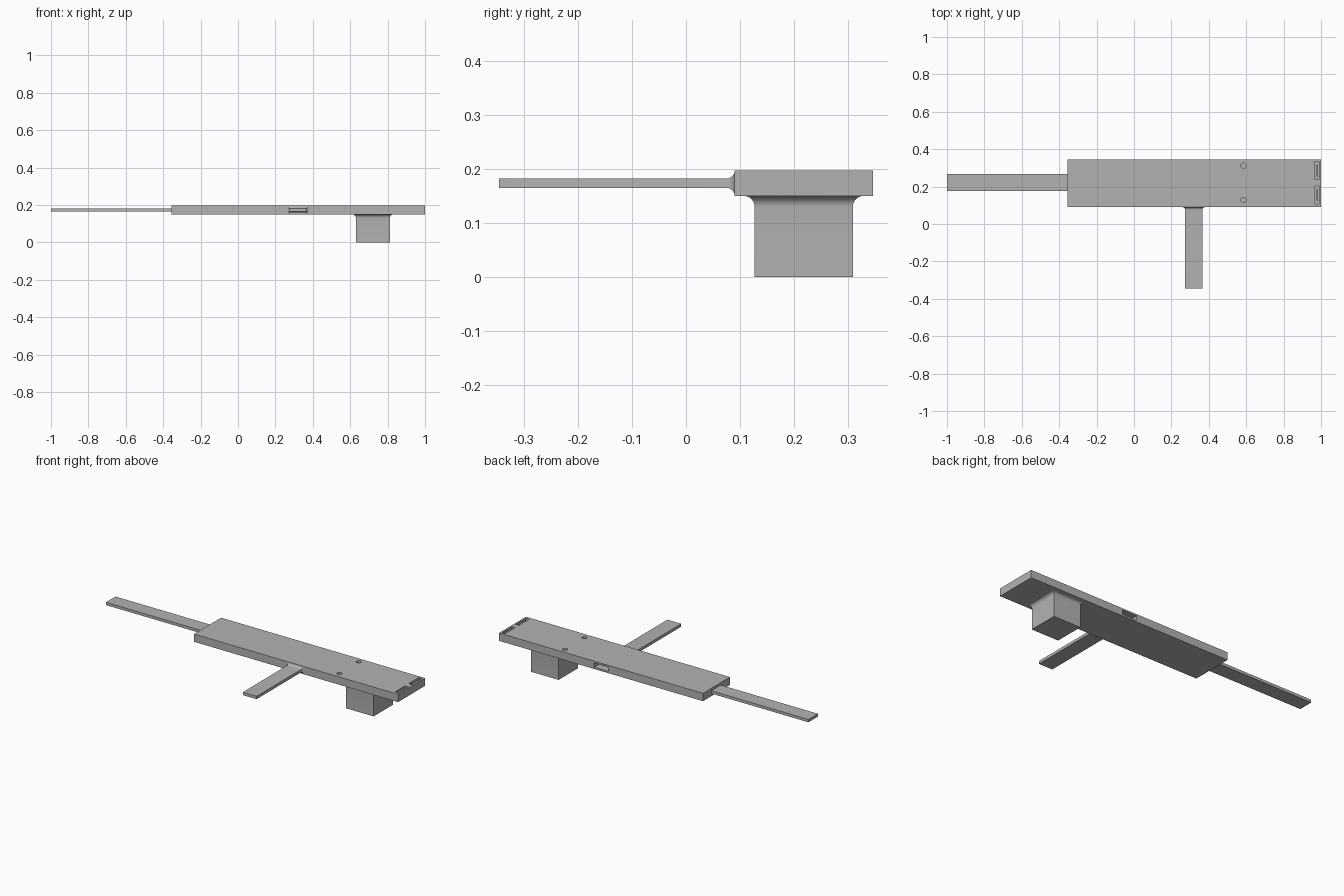
import bpy, bmesh, math
from mathutils import Vector

cube = bpy.data.objects.get("Cube")
if cube:
    bpy.data.objects.remove(cube, do_unlink=True)

grey = bpy.data.materials.new("mid grey")
grey.use_nodes = True
colour = (0.45, 0.45, 0.45, 1)
grey.diffuse_color = colour
grey.node_tree.nodes["Principled BSDF"].inputs["Base Color"].default_value = colour


def finish(name, bm):
    bmesh.ops.recalc_face_normals(bm, faces=bm.faces)
    mesh = bpy.data.meshes.new(name)
    bm.to_mesh(mesh)
    bm.free()
    mesh.materials.append(grey)
    obj = bpy.data.objects.new(name, mesh)
    bpy.context.collection.objects.link(obj)
    return obj


def box(name, low, high):
    bm = bmesh.new()
    bmesh.ops.create_cube(bm, size=1)
    low, high = Vector(low), Vector(high)
    for v in bm.verts:
        v.co = (low + high) / 2 + v.co * (high - low)
    return finish(name, bm)


def flared_bar(name, centre, axis, start, end, half, radius, steps=8):
    """Rectangular bar along an axis with a concave fillet flaring at its end."""
    sections = [(start, 0)]
    direction = 1 if end > start else -1
    for i in range(steps + 1):
        a = math.pi / 2 * i / steps
        sections.append((end - direction * radius * (1 - math.sin(a)),
                         radius * (1 - math.cos(a))))
    others = [i for i in range(3) if i != axis]
    bm = bmesh.new()
    rings = []
    for along, grow in sections:
        ring = []
        for su, sv in ((-1, -1), (1, -1), (1, 1), (-1, 1)):
            p = Vector(centre)
            p[axis] = along
            p[others[0]] += su * (half[0] + grow)
            p[others[1]] += sv * (half[1] + grow)
            ring.append(bm.verts.new(p))
        rings.append(ring)
    for a, b in zip(rings, rings[1:]):
        for i in range(4):
            j = (i + 1) % 4
            bm.faces.new((a[i], a[j], b[j], b[i]))
    bm.faces.new(rings[0])
    bm.faces.new(rings[-1])
    obj = finish(name, bm)
    bpy.ops.object.select_all(action='DESELECT')
    obj.select_set(True)
    bpy.context.view_layer.objects.active = obj
    bpy.ops.object.shade_smooth_by_angle(angle=math.radians(30))
    return obj


def cut(target, cutter):
    cutter.hide_render = True
    cutter.hide_set(True)
    cutter.display_type = 'WIRE'
    mod = target.modifiers.new(cutter.name, 'BOOLEAN')
    mod.operation = 'DIFFERENCE'
    mod.solver = 'EXACT'
    mod.object = cutter
    bpy.context.view_layer.objects.active = target
    bpy.ops.object.modifier_apply(modifier=mod.name)
    bpy.data.objects.remove(cutter, do_unlink=True)


# Main plate
top = 0.197
plate = box("main_plate", (-0.355, 0.09, 0.15), (1, 0.346, top))
mid_y = 0.22

# Pin holes and end slots, mirrored about the plate's centre line
for side in (-1, 1):
    bm = bmesh.new()
    bmesh.ops.create_cone(bm, cap_ends=True, segments=24, radius1=0.014,
                          radius2=0.014, depth=0.05)
    bmesh.ops.translate(bm, verts=bm.verts, vec=(0.585, mid_y + side * 0.092, top))
    cut(plate, finish("pin_hole_cutter", bm))
    y = mid_y + side * 0.065
    cut(plate, box("slot_cutter", (0.968, y - 0.048, top - 0.025),
                   (0.99, y + 0.048, top + 0.02)))
    box("slot_contact", (0.975, y - 0.03, top - 0.026), (0.983, y + 0.03, top - 0.006))

# Pocket in the back edge, opposite the side arm
cut(plate, box("pocket_cutter", (0.272, 0.30, 0.16), (0.368, 0.37, 0.187)))

# Long end strip
box("end_strip", (-1, 0.176, 0.165), (-0.35, 0.266, 0.182))

# Side arm and grip block, both flaring into the plate
flared_bar("side_arm", (0.32, 0, 0.1735), 1, -0.346, 0.09, (0.046, 0.0087), 0.0145)
flared_bar("grip_block", (0.721, 0.218, 0), 2, 0, 0.15, (0.091, 0.091), 0.02)
